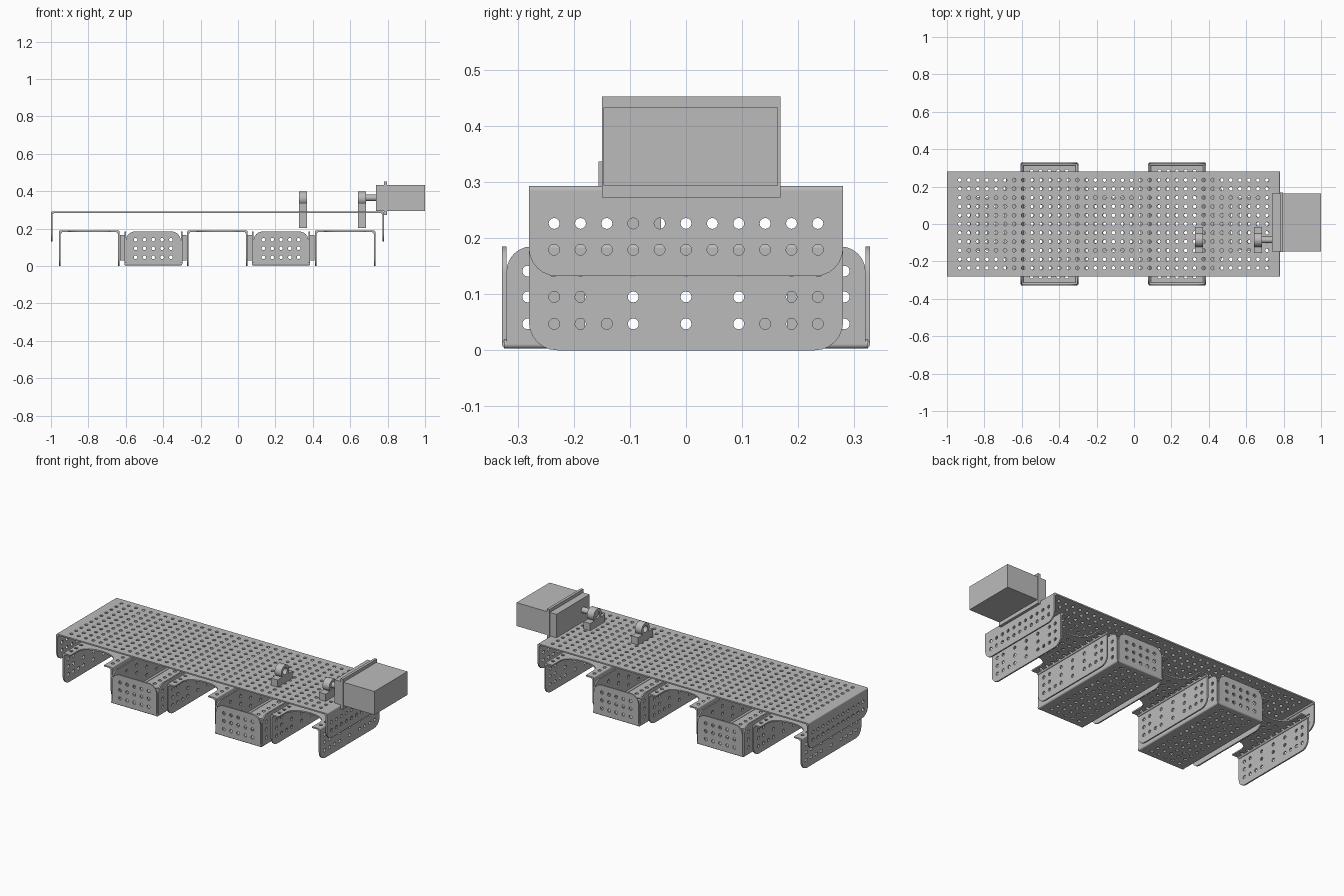
import bpy
import bmesh
from math import cos, sin, pi
from mathutils import Matrix, Vector

if "Cube" in bpy.data.objects:
    bpy.data.objects.remove(bpy.data.objects["Cube"])

# One flat grey for the whole machine
grey = bpy.data.materials.new("metal_grey")
grey.use_nodes = True
grey.diffuse_color = (0.5, 0.5, 0.5, 1)
grey.node_tree.nodes["Principled BSDF"].inputs["Base Color"].default_value = (0.5, 0.5, 0.5, 1)

T = 0.008        # sheet thickness
PITCH = 0.047    # hole spacing
HOLE = 0.0098    # hole radius
AXES = {"XY": (0, 1, 2), "XZ": (0, 2, 1), "YZ": (1, 2, 0)}


def circle(u, v, r, n=12):
    return [(u + r * cos(2 * pi * i / n), v + r * sin(2 * pi * i / n)) for i in range(n)]


def rounded_rect(u0, u1, v0, v1, low=0, high=0):
    """Rectangle with separate radii for the low and high corners."""
    pts = []
    for u, v, su, sv, r, start in ((u0, v0, 1, 1, low, pi), (u1, v0, -1, 1, low, 1.5 * pi),
                                   (u1, v1, -1, -1, high, 0), (u0, v1, 1, -1, high, 0.5 * pi)):
        steps = 6 if r else 0
        for i in range(steps + 1):
            a = start + 0.5 * pi * i / max(steps, 1)
            pts.append((u + r * (su + cos(a)), v + r * (sv + sin(a))))
    return pts


def panel(bm, outline, holes, plane, at, thick=T):
    """Add a filled, pierced sheet to bm, centred on 'at' along its normal."""
    cu = bpy.data.curves.new("sheet", "CURVE")
    cu.dimensions, cu.fill_mode, cu.extrude = "2D", "BOTH", thick / 2
    for loop in [outline] + [circle(u, v, HOLE) for u, v in holes]:
        sp = cu.splines.new("POLY")
        sp.points.add(len(loop) - 1)
        for p, (u, v) in zip(sp.points, loop):
            p.co = (u, v, 0, 1)
        sp.use_cyclic_u = True
    ob = bpy.data.objects.new("sheet", cu)
    bpy.context.collection.objects.link(ob)
    dg = bpy.context.evaluated_depsgraph_get()
    me = bpy.data.meshes.new_from_object(ob.evaluated_get(dg))
    bpy.data.objects.remove(ob)
    for vert in me.vertices:
        co = Vector()
        for axis, value in zip(AXES[plane], vert.co):
            co[axis] = value
        co[AXES[plane][2]] += at
        vert.co = co
    bm.from_mesh(me)
    bpy.data.meshes.remove(me)


def box(bm, x0, x1, y0, y1, z0, z1):
    m = Matrix.Translation(((x0 + x1) / 2, (y0 + y1) / 2, (z0 + z1) / 2))
    bmesh.ops.create_cube(bm, size=1, matrix=m @ Matrix.Diagonal((x1 - x0, y1 - y0, z1 - z0, 1)))


def rod(bm, centre, r, length, axis):
    turn = Matrix.Rotation(pi / 2, 4, "Y") if axis == "X" else Matrix.Rotation(pi / 2, 4, "X")
    bmesh.ops.create_cone(bm, cap_ends=True, segments=24, radius1=r, radius2=r, depth=length,
                          matrix=Matrix.Translation(centre) @ turn)


def finish(name, bm):
    bmesh.ops.remove_doubles(bm, verts=bm.verts, dist=1e-5)
    bmesh.ops.recalc_face_normals(bm, faces=bm.faces)
    me = bpy.data.meshes.new(name)
    bm.to_mesh(me)
    bm.free()
    me.materials.clear()
    me.materials.append(grey)
    ob = bpy.data.objects.new(name, me)
    bpy.context.collection.objects.link(ob)
    bpy.ops.object.select_all(action="DESELECT")
    ob.select_set(True)
    bpy.context.view_layer.objects.active = ob
    bpy.ops.object.shade_smooth_by_angle(angle=0.6)
    return ob


rows = [i * PITCH for i in range(-5, 6)]

# Deck: long pierced plate with a rounded flange down each end
bm = bmesh.new()
deck = [(-0.11 + 0.0483 * i, y) for i in range(-17, 18) for y in rows]
panel(bm, rounded_rect(-1 + T, 0.78 - T, -0.28, 0.28), deck, "XY", 0.293 - T / 2)
for x, s in ((-1, 1), (0.78, -1)):
    panel(bm, rounded_rect(-0.28, 0.28, 0.132, 0.293 - T, low=0.05),
          [(y, z) for y in rows for z in (0.179, 0.226)], "YZ", x + s * T / 2)
    rod(bm, (x + s * T, 0, 0.293 - T), T, 0.56, "Y")
finish("deck_plate", bm)


def channel(name, c):
    """Upside-down channel, its web notched at both ends."""
    bm = bmesh.new()
    w, top = 0.162, 0.19
    half = 0.11
    notch = [(c + half * cos(pi * i / 8), -0.20 + 0.06 * sin(pi * i / 8)) for i in range(9)]
    edge = [(c + w - T, -0.28), (c + half, -0.28)] + notch + [(c - half, -0.28), (c - w + T, -0.28)]
    web = edge + [(x, -y) for x, y in reversed(edge)]
    holes = [(c + i * PITCH * 0.97, y) for i in range(-3, 4) for y in rows
             if abs(y) < 0.12 or abs(i) == 3]
    panel(bm, web, holes, "XY", top - T / 2)
    side = [(s * y, z) for s in (-1, 1) for y in (0.094, 0.188, 0.235) for z in (0.047, 0.095, 0.141)]
    side += [(0, z) for z in (0.047, 0.095, 0.141)] + [(-0.141, 0.047), (0.141, 0.047)]
    for s in (-1, 1):
        panel(bm, rounded_rect(-0.28, 0.28, 0, top - T, low=0.05), side, "YZ", c + s * (w - T / 2))
        rod(bm, (c + s * (w - T), 0, top - T), T, 0.56, "Y")
    finish(name, bm)


for name, c in (("right_channel", -0.795), ("middle_channel", -0.11), ("left_channel", 0.573)):
    channel(name, c)


def tray(name, c):
    """Open tray with four rounded walls bent up from a pierced floor."""
    bm = bmesh.new()
    w, d, top = 0.155, 0.328, 0.185
    levels = (0.047, 0.095, 0.141)
    floor = [(c + i * PITCH, j * PITCH) for i in range(-2, 3) for j in range(-6, 7)]
    panel(bm, rounded_rect(c - w + T, c + w - T, -d + T, d - T), floor, "XY", 0.003 + T / 2)
    ends = [(c + i * PITCH, z) for i in range(-2, 3) for z in levels]
    sides = [(j * PITCH * 2, z) for j in range(-3, 4) for z in levels]
    for s in (-1, 1):
        panel(bm, rounded_rect(c - w + T, c + w - T, 0.003 + T, top, high=0.05),
              ends, "XZ", s * (d - T / 2))
        panel(bm, rounded_rect(-d + T, d - T, 0.003 + T, top, high=0.045),
              sides, "YZ", c + s * (w - T / 2))
        rod(bm, (c, s * (d - T), 0.003 + T), T, 2 * w - T, "X")
        rod(bm, (c + s * (w - T), 0, 0.003 + T), T, 2 * d - T, "Y")
    finish(name, bm)
    # Spacer strips between the tray and the channels beside it
    bm = bmesh.new()
    for s in (-1, 1):
        for y in (-0.2, 0.2):
            x = c + s * (w + 0.011)
            box(bm, x - 0.012, x + 0.012, y - 0.02, y + 0.02, 0.03, 0.165)
    finish(name + "_spacers", bm)


tray("right_tray", -0.453)
tray("left_tray", 0.23)

# Gearmotor: body, mounting flange and drive shaft
bm = bmesh.new()
box(bm, 0.737, 1.0, -0.147, 0.164, 0.294, 0.433)
finish("motor_body", bm)
bm = bmesh.new()
box(bm, 0.78, 0.796, -0.15, 0.168, 0.272, 0.452)
finish("motor_flange", bm)
bm = bmesh.new()
rod(bm, (0.695, -0.085, 0.365), 0.017, 0.1, "X")
finish("drive_shaft", bm)


def bearing(name, x):
    """Eared block through the deck carrying a bored ring."""
    bm = bmesh.new()
    box(bm, x - 0.022, x + 0.022, -0.156, -0.015, 0.293, 0.336)
    box(bm, x - 0.022, x + 0.022, -0.125, -0.045, 0.203, 0.293)
    n, rings = 24, []
    for dx, r in ((-0.022, 0.037), (0.022, 0.037), (0.022, 0.02), (-0.022, 0.02)):
        rings.append([bm.verts.new((x + dx, u, v)) for u, v in circle(-0.085, 0.361, r, n)])
    for k in range(4):
        a, b = rings[k], rings[(k + 1) % 4]
        for i in range(n):
            j = (i + 1) % n
            bm.faces.new((a[i], a[j], b[j], b[i]))
    finish(name, bm)


bearing("inner_bearing", 0.348)
bearing("outer_bearing", 0.663)
